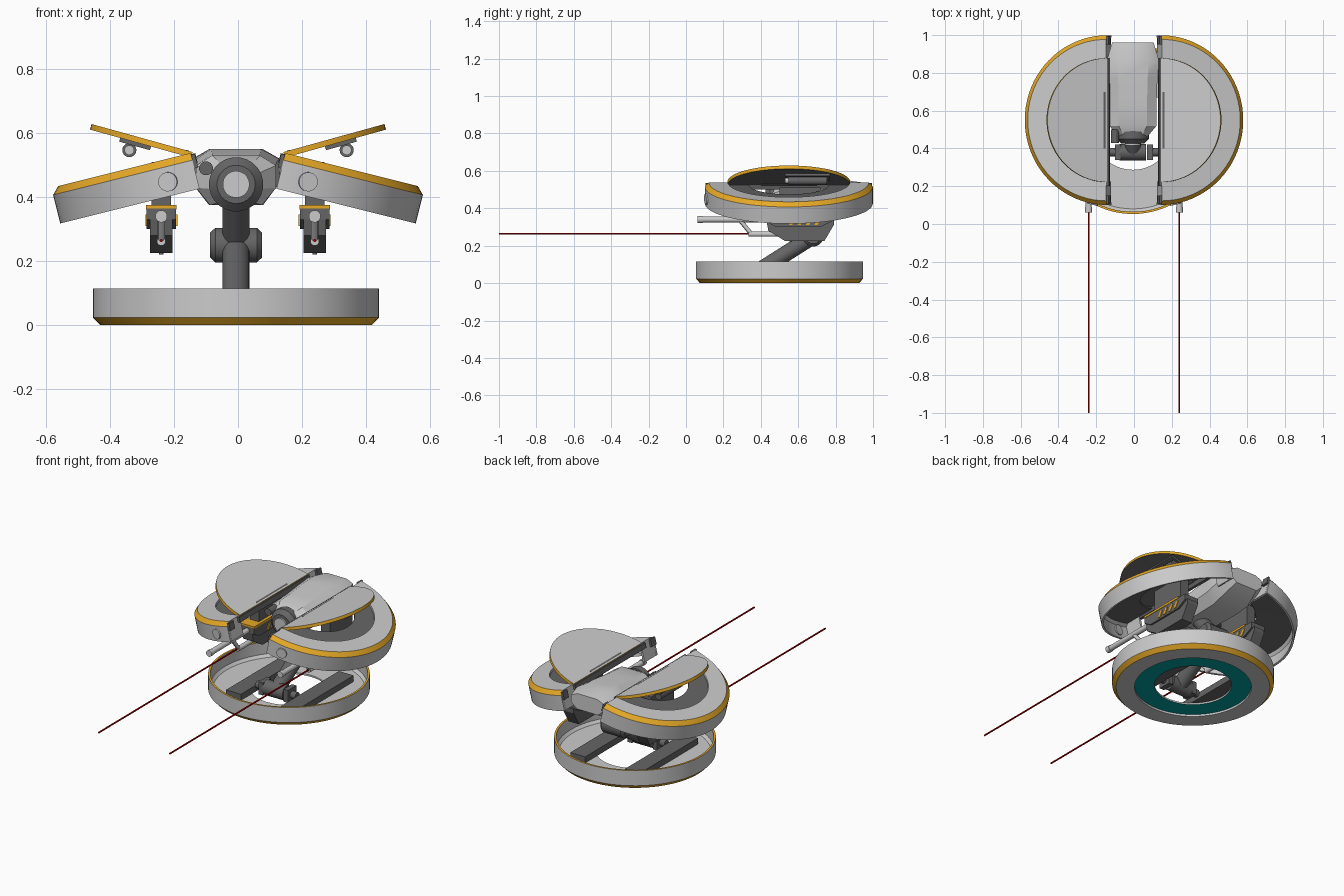
import bpy, bmesh, math
from mathutils import Matrix, Vector

if "Cube" in bpy.data.objects:
    bpy.data.objects.remove(bpy.data.objects["Cube"])

CX = -0.006  # axis of the base and arm


def material(name, rgb):
    m = bpy.data.materials.new(name)
    m.diffuse_color = (*rgb, 1)
    m.use_nodes = True
    m.node_tree.nodes["Principled BSDF"].inputs["Base Color"].default_value = m.diffuse_color
    return m


GREY = material("grey", (0.62, 0.62, 0.62))
DARK = material("dark", (0.13, 0.13, 0.13))
ORANGE = material("orange", (0.8, 0.4, 0.02))
TEAL = material("teal", (0.0, 0.35, 0.35))
RED = material("red", (0.5, 0.0, 0.0))


def mesh(name, verts, faces, mats, idx=None, matrix=None, mirror=False):
    me = bpy.data.meshes.new(name)
    me.from_pydata([tuple(v) for v in verts], [], faces)
    for m in mats:
        me.materials.append(m)
    if idx:
        me.polygons.foreach_set("material_index", idx)
    if matrix:
        me.transform(matrix)
    bm = bmesh.new()
    bm.from_mesh(me)
    bmesh.ops.recalc_face_normals(bm, faces=bm.faces)
    bm.to_mesh(me)
    bm.free()
    ob = bpy.data.objects.new(name, me)
    bpy.context.collection.objects.link(ob)
    if mirror:
        ob.modifiers.new("Mirror", "MIRROR").use_mirror_merge = False
    bpy.ops.object.select_all(action="DESELECT")
    ob.select_set(True)
    bpy.context.view_layer.objects.active = ob
    bpy.ops.object.shade_smooth_by_angle(angle=math.radians(30))
    return ob


def sweep(name, prof, mats, seg_mat, half=False, cap=0, n=80, **kw):
    """Revolve a closed (r, z) profile about z, fully or over the +x half."""
    k = len(prof)
    steps = n // 2 + 1 if half else n
    verts, faces, idx = [], [], []
    for i in range(steps):
        a = -math.pi / 2 + 2 * math.pi * i / n
        verts += [(r * math.cos(a), r * math.sin(a), z) for r, z in prof]
    for i in range(steps - 1 if half else steps):
        j = (i + 1) % steps
        for s in range(k):
            t = (s + 1) % k
            faces.append((i * k + s, j * k + s, j * k + t, i * k + t))
            idx.append(seg_mat.get(s, 0))
    if half:
        faces += [tuple(range(k)), tuple((steps - 1) * k + s for s in range(k))]
        idx += [cap, cap]
    return mesh(name, verts, faces, mats, idx, **kw)


def loft(name, rings, mat, **kw):
    k = len(rings[0])
    verts = [v for ring in rings for v in ring]
    faces = [(i * k + s, i * k + (s + 1) % k, (i + 1) * k + (s + 1) % k, (i + 1) * k + s)
             for i in range(len(rings) - 1) for s in range(k)]
    faces += [tuple(range(k)), tuple((len(rings) - 1) * k + s for s in range(k))]
    return mesh(name, verts, faces, [mat], **kw)


def rod(name, p, q, r, mat, r2=None, n=24, **kw):
    p, q = Vector(p), Vector(q)
    rot = (q - p).to_track_quat("Z", "Y")
    rings = []
    for c, rad in ((p, r), (q, r if r2 is None else r2)):
        rings.append([c + rot @ Vector((rad * math.cos(a), rad * math.sin(a), 0))
                      for a in (2 * math.pi * (i + .5) / n for i in range(n))])
    return loft(name, rings, mat, **kw)


def box(name, lo, hi, mat, **kw):
    rings = [[(lo[0], lo[1], z), (hi[0], lo[1], z), (hi[0], hi[1], z), (lo[0], hi[1], z)]
             for z in (lo[2], hi[2])]
    return loft(name, rings, mat, **kw)


def prism(name, x0, x1, prof, mat, **kw):
    return loft(name, [[(x, y, z) for y, z in prof] for x in (x0, x1)], mat, **kw)


# Base: thin-walled tray with chamfered orange lower edge and teal underside ring
SHELL = [(.447, .115), (.447, .023), (.425, 0), (.323, 0), (.323, .012),
         (.213, .012), (.213, .022), (.42, .024), (.435, .04), (.435, .115)]
sweep("base_ring", SHELL, [GREY, ORANGE, TEAL], {1: 1, 4: 2, 9: 1},
      matrix=Matrix.Translation((CX, .5, 0)))
box("base_rail", (.135, .22, .022), (.235, .78, .06), DARK, mirror=True)

# Jointed arm from base to body
foot, elbow, neck = (CX, .38, .06), (CX, .68, .25), (CX, .53, .43)
rod("lower_arm", foot, elbow, .043, DARK)
rod("upper_arm", elbow, neck, .043, DARK)
rod("foot_joint", (CX - .07, .38, .06), (CX + .07, .38, .06), .045, DARK)
box("foot_bracket", (.07, .34, .024), (.1, .42, .1), DARK, mirror=True)
rod("foot_pin", (.07, .38, .06), (.135, .38, .06), .022, DARK, mirror=True)
rod("elbow_drum", (CX - .065, .68, .25), (CX + .065, .68, .25), .055, DARK, n=16)
for s in (-1, 1):
    rod("elbow_cap", (CX + s * .065, .68, .25), (CX + s * .081, .68, .25), .055, DARK, r2=.04, n=16)

# Faceted central body
rings = []
for y, w, zt, zb in ((.46, .075, .5, .385), (.52, .125, .53, .375), (.63, .125, .535, .375),
                     (.77, .13, .55, .375), (.86, .14, .55, .39), (.96, .11, .535, .44)):
    h = zt - zb
    half = [(.6, zt), (1, zt - .2 * h), (1, zb + .35 * h), (.65, zb)]
    pts = half + [(-u, z) for u, z in reversed(half)]
    rings.append([(CX + u * w, y, z) for u, z in pts])
loft("body_hull", rings, GREY)

# Nose with lens
rod("nose_collar", (CX, .49, .44), (CX, .45, .44), .085, DARK)
rod("nose_cone", (CX, .45, .44), (CX, .425, .44), .085, DARK, r2=.06)
rod("nose_lens", (CX, .43, .44), (CX, .415, .44), .042, GREY)
rod("side_sensor", (-.1, .43, .49), (-.1, .5, .49), .022, DARK, n=12)

# Wings: half rings like the base, flipped and tilted outward
W = Matrix.Translation((.148, .55, .538)) @ Matrix.Rotation(math.radians(14), 4, "Y")
sweep("wing_ring", [(r * 1.005, -z) for r, z in SHELL], [GREY, ORANGE, DARK],
      {1: 1, 4: 2, 5: 2, 6: 2}, half=True, matrix=W, mirror=True)
for s in (-1, 1):
    ys = sorted((s * .325, s * .436))
    box("wing_end_wall", (0, ys[0], -.113), (.012, ys[1], -.01), GREY, matrix=W, mirror=True)
    ys = sorted((s * .40, s * .445))
    box("wing_end_clip", (-.012, ys[0], -.05), (0, ys[1], -.005), DARK, matrix=W, mirror=True)
box("wing_hinge_bar", (-.014, -.35, -.035), (.01, .33, -.004), DARK, matrix=W, mirror=True)
rod("wing_lamp", (.086, -.42, -.07), (.092, -.447, -.07), .03, GREY, matrix=W, mirror=True)

# Raised half-disc panels with actuator underneath
P = Matrix.Translation((.142, .55, .541)) @ Matrix.Rotation(math.radians(-15.5), 4, "Y")
sweep("wing_panel", [(.002, 0), (.328, 0), (.328, -.018), (.002, -.018)],
      [GREY, ORANGE, DARK], {1: 1, 2: 2}, half=True, cap=1, matrix=P, mirror=True)
box("panel_plate", (.13, -.02, -.03), (.23, .22, -.018), DARK, matrix=P, mirror=True)
rod("panel_actuator", (.34, .545, .547), (.34, .755, .547), .022, DARK, mirror=True)
rod("panel_actuator_tip", (.34, .53, .547), (.34, .547, .547), .015, GREY, mirror=True)
rod("panel_hinge", (.16, .4, .535), (.16, .7, .535), .012, DARK, mirror=True)

# Guns under the wings
GX = .24
prism("gun_body", GX - .035, GX + .035,
      [(.43, .335), (.44, .28), (.53, .225), (.74, .225), (.79, .31), (.79, .335)], DARK, mirror=True)
prism("gun_shoulder", GX - .046, GX + .046,
      [(.43, .365), (.43, .33), (.48, .3), (.72, .3), (.78, .33), (.78, .365)], DARK, mirror=True)
box("gun_trim", (GX - .048, .43, .362), (GX + .048, .72, .375), ORANGE, mirror=True)
box("gun_pylon", (GX - .03, .5, .37), (GX + .03, .72, .51), DARK, mirror=True)
for i in range(4):
    y = .55 + i * .045
    prism("gun_stripe", GX - .05, GX + .05,
          [(y, .31), (y + .018, .31), (y + .038, .345), (y + .02, .345)], ORANGE, mirror=True)
rod("gun_barrel", (GX, .065, .34), (GX, .45, .34), .016, GREY, n=16, mirror=True)
rod("gun_muzzle", (GX, .062, .34), (GX, .09, .34), .019, GREY, n=16, mirror=True)
rod("barrel_brace", (GX, .29, .335), (GX, .35, .262), .012, GREY, n=12, mirror=True)
rod("lower_barrel", (GX, .335, .262), (GX, .5, .262), .014, GREY, n=16, mirror=True)
rod("gun_foot", (GX, .56, .22), (GX, .56, .25), .008, DARK, n=12, mirror=True)
rod("laser_beam", (GX, -1, .264), (GX, .34, .264), .005, RED, n=8, mirror=True)
